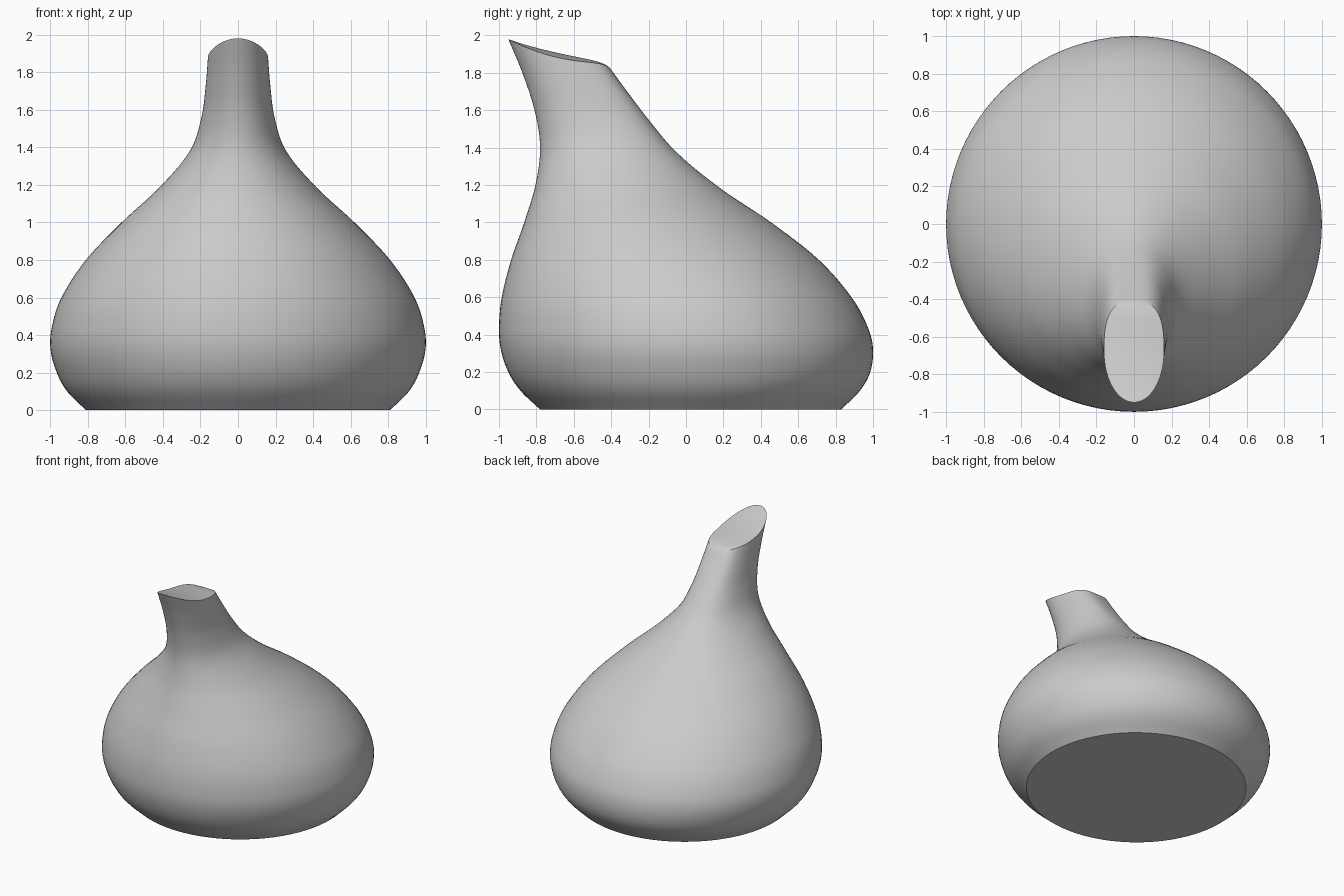
import bpy
import bmesh
import math
from mathutils import Vector

default_cube = bpy.data.objects.get("Cube")
if default_cube:
    bpy.data.objects.remove(default_cube, do_unlink=True)

SEGMENTS = 96
STEPS = 6

# Body sections: front height, front y, back y, half width
SECTIONS = [
    (0, -.78, .83, .81),
    (.1, -.885, .93, .91),
    (.2, -.95, .985, .965),
    (.32, -.99, 1, .998),
    (.44, -1, .972, .992),
    (.6, -.985, .885, .94),
    (.8, -.935, .71, .81),
    (1, -.865, .455, .62),
    (1.2, -.805, .16, .405),
    (1.4, -.78, -.05, .255),
    (1.6, -.81, -.19, .195),
    (1.8, -.875, -.31, .172),
    (1.98, -.95, -.41, .16),
]


def smooth_sections(points, steps):
    """Catmull-Rom samples through the sections."""
    pts = [Vector(p) for p in points]
    pts = [2 * pts[0] - pts[1]] + pts + [2 * pts[-1] - pts[-2]]
    samples = []
    for a, b, c, d in zip(pts, pts[1:], pts[2:], pts[3:]):
        for i in range(steps):
            t = i / steps
            samples.append(b + (c - a) * t / 2
                           + (2 * a - 5 * b + 4 * c - d) * t ** 2 / 2
                           + (3 * b - a - 3 * c + d) * t ** 3 / 2)
    samples.append(pts[-2])
    return samples


def ring_points(section):
    """Oval ring that tilts and squares off at the back towards the mouth."""
    height, front, back, width = section
    tilt = max(0, (height - 1.2) / .78) ** 1.3
    middle, half = (front + back) / 2, (back - front) / 2
    for j in range(SEGMENTS):
        angle = math.tau * j / SEGMENTS
        s, c = math.sin(angle), math.cos(angle)
        power = 1 - .28 * tilt if c < 0 else 1
        x = width * math.copysign(abs(s) ** power, s)
        y = middle - half * math.copysign(abs(c) ** power, c)
        u = (y - front) / (back - front)
        drop = -.28 * u + .16 * u ** 2 - .03 * u ** 12
        yield Vector((x, y, height + tilt * drop))


# Body skin
bm = bmesh.new()
rings = [[bm.verts.new(p) for p in ring_points(s)]
         for s in smooth_sections(SECTIONS, STEPS)]
for low, high in zip(rings, rings[1:]):
    for j in range(SEGMENTS):
        k = (j + 1) % SEGMENTS
        bm.faces.new((low[j], low[k], high[k], high[j]))

# Flat base
bm.faces.new(rings[0][::-1])

# Mouth surface: strips across the rim with a slight ridge in the middle
rim = rings[-1]
half_count = SEGMENTS // 2
tip, heel = rim[0], rim[half_count]
ridge = [tip]
for j in range(1, half_count):
    centre = (rim[j].co + rim[-j].co) / 2
    u = (centre.y - tip.co.y) / (heel.co.y - tip.co.y)
    centre.z += .025 * math.sin(math.pi * u)
    ridge.append(bm.verts.new(centre))
ridge.append(heel)
for j in range(half_count):
    for side in (1, -1):
        corners = [ridge[j], rim[side * j], rim[side * (j + 1)], ridge[j + 1]]
        bm.faces.new(list(dict.fromkeys(corners)))
bmesh.ops.recalc_face_normals(bm, faces=bm.faces)

mesh = bpy.data.meshes.new("vase_body")
bm.to_mesh(mesh)
bm.free()
vase = bpy.data.objects.new("vase_body", mesh)
bpy.context.collection.objects.link(vase)

# Plain grey clay
grey = bpy.data.materials.new("light_grey")
grey.use_nodes = True
colour = (.6, .6, .6, 1)
grey.diffuse_color = colour
grey.node_tree.nodes["Principled BSDF"].inputs["Base Color"].default_value = colour
mesh.materials.append(grey)

# Smooth skin with crisp rim and base edges
bpy.ops.object.select_all(action="DESELECT")
vase.select_set(True)
bpy.context.view_layer.objects.active = vase
bpy.ops.object.shade_smooth_by_angle(angle=math.radians(35))
